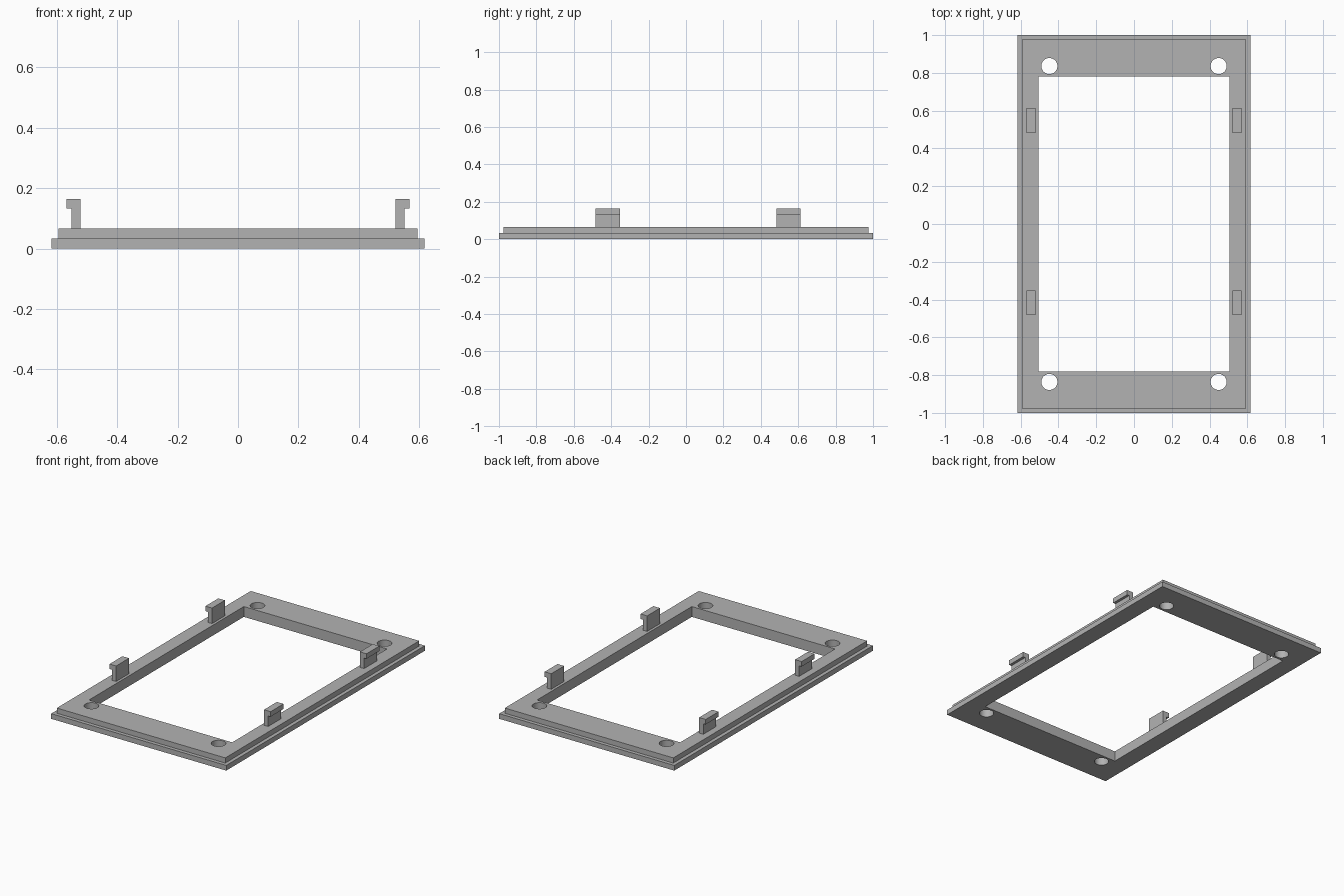
import bpy, bmesh
from mathutils import Matrix, Vector

cube = bpy.data.objects.get("Cube")
if cube:
    bpy.data.objects.remove(cube, do_unlink=True)

grey = bpy.data.materials.new("plain grey")
grey.use_nodes = True
colour = (0.45, 0.45, 0.45, 1)
grey.diffuse_color = colour
grey.node_tree.nodes["Principled BSDF"].inputs["Base Color"].default_value = colour


def make_object(name, bm):
    bmesh.ops.recalc_face_normals(bm, faces=bm.faces)
    mesh = bpy.data.meshes.new(name)
    bm.to_mesh(mesh)
    bm.free()
    mesh.materials.append(grey)
    obj = bpy.data.objects.new(name, mesh)
    bpy.context.collection.objects.link(obj)
    return obj


def add_box(bm, half_x, half_y, z0, z1):
    scale = Matrix.Diagonal((2 * half_x, 2 * half_y, z1 - z0, 1))
    bmesh.ops.create_cube(bm, size=1, matrix=Matrix.Translation((0, 0, (z0 + z1) / 2)) @ scale)


# Stepped frame: a flange with a raised, slightly smaller layer
STEP = 0.033
bm = bmesh.new()
add_box(bm, 0.6175, 1.0, 0, STEP)
top = max(bm.faces, key=lambda f: f.calc_center_median().z)
bmesh.ops.inset_region(bm, faces=[top], thickness=STEP)
raised = bmesh.ops.extrude_face_region(bm, geom=[top])
verts = [v for v in raised["geom"] if isinstance(v, bmesh.types.BMVert)]
bmesh.ops.translate(bm, verts=verts, vec=(0, 0, STEP))
if top.is_valid:
    bmesh.ops.delete(bm, geom=[top], context="FACES_ONLY")
frame = make_object("frame", bm)

# Window opening and four corner screw holes
bm = bmesh.new()
add_box(bm, 0.505, 0.78, -0.1, 0.2)
for x in (-0.448, 0.448):
    for y in (-0.836, 0.836):
        bmesh.ops.create_cone(bm, cap_ends=True, segments=48, radius1=0.0425, radius2=0.0425,
                              depth=0.3, matrix=Matrix.Translation((x, y, 0.05)))
cutter = make_object("opening_cutter", bm)
cut = frame.modifiers.new("openings", "BOOLEAN")
cut.object = cutter
cut.operation = "DIFFERENCE"
cut.solver = "EXACT"
bpy.context.view_layer.objects.active = frame
frame.select_set(True)
bpy.ops.object.modifier_apply(modifier=cut.name)
bpy.data.objects.remove(cutter, do_unlink=True)
bpy.ops.object.shade_smooth_by_angle()

# Snap clips: hooked profile facing outward, extruded along the frame side
profile = [(0.5215, 2 * STEP), (0.551, 2 * STEP), (0.551, 0.133),
           (0.568, 0.133), (0.568, 0.165), (0.5215, 0.165)]
for side, side_name in ((1, "left"), (-1, "right")):
    for y, end_name in ((-0.418, "front"), (0.548, "back")):
        bm = bmesh.new()
        face = bm.faces.new([bm.verts.new((side * x, y - 0.065, z)) for x, z in profile])
        grown = bmesh.ops.extrude_face_region(bm, geom=[face])
        verts = [v for v in grown["geom"] if isinstance(v, bmesh.types.BMVert)]
        bmesh.ops.translate(bm, verts=verts, vec=Vector((0, 0.13, 0)))
        make_object(f"{side_name}_{end_name}_clip", bm)
